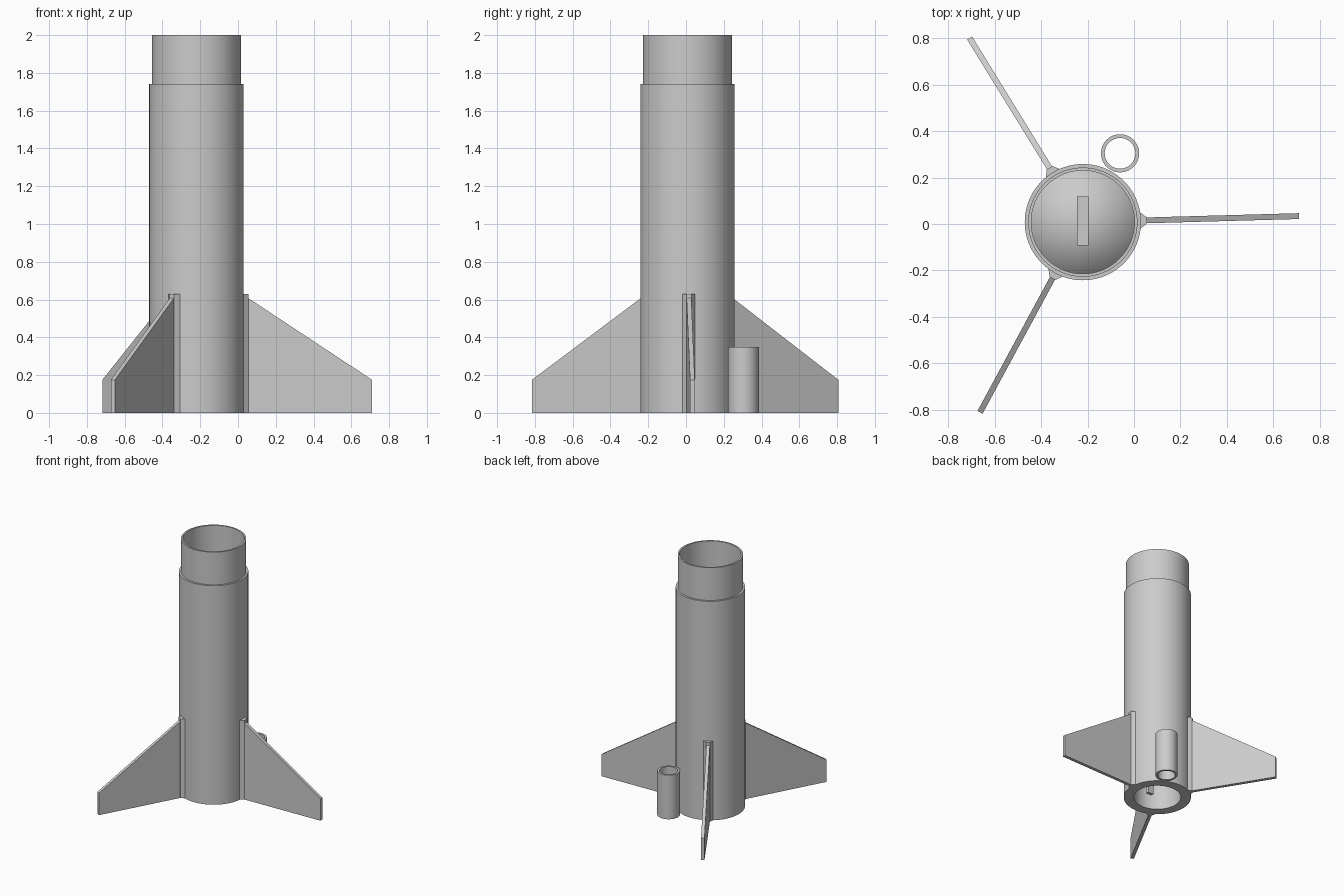
import bpy, bmesh, math
from mathutils import Matrix, Vector

cube = bpy.data.objects.get("Cube")
if cube:
    bpy.data.objects.remove(cube, do_unlink=True)

grey = bpy.data.materials.new("plain grey")
grey.use_nodes = True
grey.diffuse_color = (0.6, 0.6, 0.6, 1)
grey.node_tree.nodes["Principled BSDF"].inputs["Base Color"].default_value = (0.6, 0.6, 0.6, 1)

AXIS = Vector((-0.22, 0.008, 0))
FIN_TURN = 1.6


def finish(name, bm, matrix, smooth=False):
    bmesh.ops.recalc_face_normals(bm, faces=bm.faces)
    mesh = bpy.data.meshes.new(name)
    bm.to_mesh(mesh)
    bm.free()
    mesh.materials.append(grey)
    obj = bpy.data.objects.new(name, mesh)
    bpy.context.collection.objects.link(obj)
    obj.matrix_world = matrix
    if smooth:
        bpy.ops.object.select_all(action="DESELECT")
        obj.select_set(True)
        bpy.context.view_layer.objects.active = obj
        bpy.ops.object.shade_smooth_by_angle(angle=math.radians(30))
    return obj


def lathe(name, profile, centre, steps=96, closed=True):
    """Revolve (radius, z) points around a vertical axis."""
    bm = bmesh.new()
    verts = [bm.verts.new((r, 0, z)) for r, z in profile]
    pairs = list(zip(verts, verts[1:]))
    if closed:
        pairs.append((verts[-1], verts[0]))
    edges = [bm.edges.new(p) for p in pairs]
    bmesh.ops.spin(bm, geom=verts + edges, axis=(0, 0, 1), cent=(0, 0, 0),
                   angle=math.tau, steps=steps, use_duplicate=False)
    bmesh.ops.remove_doubles(bm, verts=bm.verts, dist=0.0001)
    return finish(name, bm, Matrix.Translation(centre), smooth=True)


def prism(name, outline, offset, matrix):
    """Extrude a flat outline by an offset vector."""
    bm = bmesh.new()
    face = bm.faces.new([bm.verts.new(p) for p in outline])
    out = bmesh.ops.extrude_face_region(bm, geom=[face], use_keep_orig=True)
    moved = [v for v in out["geom"] if isinstance(v, bmesh.types.BMVert)]
    bmesh.ops.translate(bm, verts=moved, vec=offset)
    return finish(name, bm, matrix)


# Body: motor cavity below, conical bulkhead inside, stepped collar on top
lathe("body_tube", [
    (0.175, 0), (0.25, 0), (0.25, 1.74), (0.235, 1.74), (0.235, 2.0),
    (0.222, 2.0), (0.222, 0.72), (0, 0.94), (0, 0.86), (0.175, 0.68),
], AXIS, closed=True)

# Staple-shaped anchor through the bulkhead
at_axis = Matrix.Translation(AXIS)
y0, y1, low, high, t = -0.1, 0.11, 0.07, 0.97, 0.025
prism("anchor_staple", [
    (-0.025, y0, low), (-0.025, y0, high), (-0.025, y1, high), (-0.025, y1, low),
    (-0.025, y1 - t, low), (-0.025, y1 - t, high - t),
    (-0.025, y0 + t, high - t), (-0.025, y0 + t, low),
], (0.05, 0, 0), at_axis)

# Launch lug beside the body
lathe("launch_lug", [(0.066, 0), (0.082, 0), (0.082, 0.35), (0.066, 0.35)],
      (-0.06, 0.304, 0), steps=64)

# Three fins, each with a flared root strip
for i, side in enumerate(("left", "back", "front")):
    turn = at_axis @ Matrix.Rotation(math.radians(FIN_TURN + 120 * i), 4, "Z")
    prism(side + "_fin", [
        (0.24, -0.0125, 0), (0.93, -0.0125, 0),
        (0.93, -0.0125, 0.175), (0.24, -0.0125, 0.63),
    ], (0, 0.025, 0), turn)
    prism(side + "_fin_root", [
        (0.235, -0.036, 0), (0.248, -0.034, 0), (0.275, -0.014, 0),
        (0.275, 0.014, 0), (0.248, 0.034, 0), (0.235, 0.036, 0),
    ], (0, 0, 0.63), turn)
